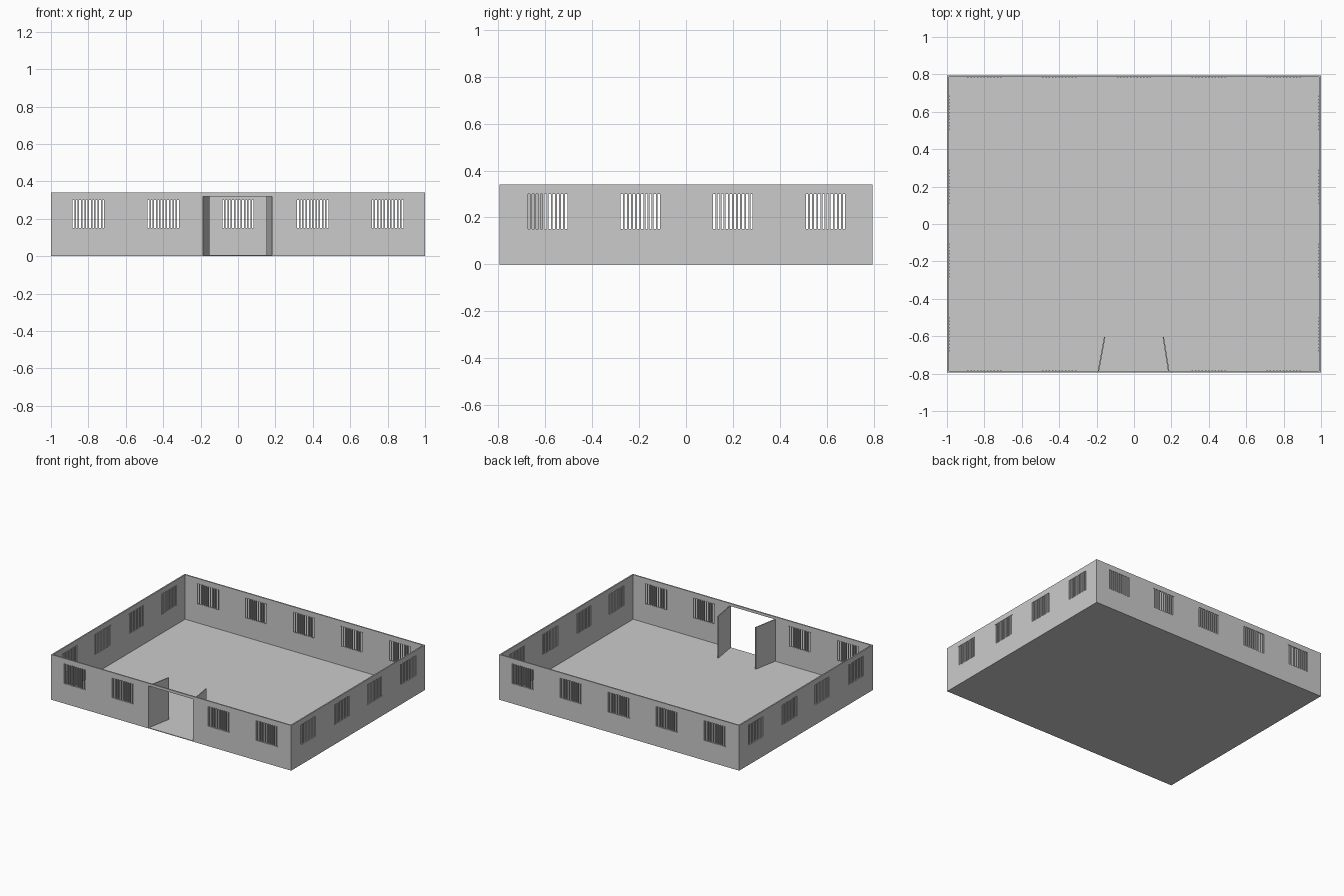
import bpy, bmesh, math
from mathutils import Matrix, Vector

if "Cube" in bpy.data.objects:
    bpy.data.objects.remove(bpy.data.objects["Cube"])

W, D, H, T = 1.0, 0.795, 0.34, 0.01      # half width, half depth, wall height, thickness
WIN, Z0, Z1 = 0.092, 0.15, 0.30          # window half width, sill and head heights
DOOR = (-0.195, 0.19, 0.32)              # door left, right, top


def finish(bm, name, matrix=Matrix()):
    bmesh.ops.recalc_face_normals(bm, faces=bm.faces)
    me = bpy.data.meshes.new(name)
    bm.to_mesh(me)
    bm.free()
    ob = bpy.data.objects.new(name, me)
    ob.matrix_world = matrix
    bpy.context.collection.objects.link(ob)
    return ob


def add_box(bm, lo, hi):
    lo, hi = Vector(lo), Vector(hi)
    size = hi - lo
    m = Matrix.Translation((lo + hi) / 2) @ Matrix.Diagonal((*size, 1))
    bmesh.ops.create_cube(bm, size=1, matrix=m)


def wall(name, half, holes, matrix):
    # grid of cells in the local xz plane, outer face at y = 0, thickness towards +y
    xs = sorted({-half, half} | {v for h in holes for v in h[:2]})
    zs = sorted({0.0, H} | {v for h in holes for v in h[2:]})
    bm = bmesh.new()
    grid = [[bm.verts.new((x, 0, z)) for z in zs] for x in xs]
    for i in range(len(xs) - 1):
        for j in range(len(zs) - 1):
            cx, cz = (xs[i] + xs[i + 1]) / 2, (zs[j] + zs[j + 1]) / 2
            if any(a < cx < b and c < cz < d for a, b, c, d in holes):
                continue
            bm.faces.new((grid[i][j], grid[i + 1][j], grid[i + 1][j + 1], grid[i][j + 1]))
    bmesh.ops.delete(bm, geom=[v for v in bm.verts if not v.link_faces], context='VERTS')
    ret = bmesh.ops.extrude_face_region(bm, geom=bm.faces[:], use_keep_orig=True)
    moved = [g for g in ret['geom'] if isinstance(g, bmesh.types.BMVert)]
    bmesh.ops.translate(bm, verts=moved, vec=(0, T, 0))
    return finish(bm, name, matrix)


def bars(name, centres, matrix, count=11, width=0.008):
    bm = bmesh.new()
    for c in centres:
        for k in range(count):
            x = c - WIN + width / 2 + k * (2 * WIN - width) / (count - 1)
            add_box(bm, (x - width / 2, 0.002, Z0), (x + width / 2, T + 0.003, Z1))
    return finish(bm, name, matrix)


# walls with barred windows
long_c = [-0.8, -0.4, 0.0, 0.4, 0.8]
side_c = [-0.59, -0.195, 0.2, 0.595]
sides = {
    "front": (W, [c for c in long_c if c], Matrix.Translation((0, -D, 0))),
    "back": (W, long_c, Matrix.Translation((0, D, 0)) @ Matrix.Rotation(math.pi, 4, 'Z')),
    "right": (D - T, side_c, Matrix.Translation((W, 0, 0)) @ Matrix.Rotation(math.pi / 2, 4, 'Z')),
    "left": (D - T, [-c for c in side_c],
             Matrix.Translation((-W, 0, 0)) @ Matrix.Rotation(-math.pi / 2, 4, 'Z')),
}
for side, (half, centres, m) in sides.items():
    holes = [(c - WIN, c + WIN, Z0, Z1) for c in centres]
    if side == "front":
        holes.append((DOOR[0], DOOR[1], 0.0, DOOR[2]))
    wall(side + "_wall", half, holes, m)
    bars(side + "_window_bars", centres, m)

# floor slab
bm = bmesh.new()
add_box(bm, (-W + 0.001, -D + 0.001, 0), (W - 0.001, D - 0.001, 0.005))
finish(bm, "floor")

# double doors swung open inwards
for name, x, tip, s in (("left_door", DOOR[0], -0.16, 1), ("right_door", DOOR[1], 0.16, -1)):
    run = 0.19
    dx = tip - x
    bm = bmesh.new()
    add_box(bm, (min(0, s * 0.007), 0, 0.005), (max(0, s * 0.007), math.hypot(dx, run), DOOR[2]))
    finish(bm, name, Matrix.Translation((x, -D + 0.002, 0)) @ Matrix.Rotation(math.atan2(-dx, run), 4, 'Z'))
